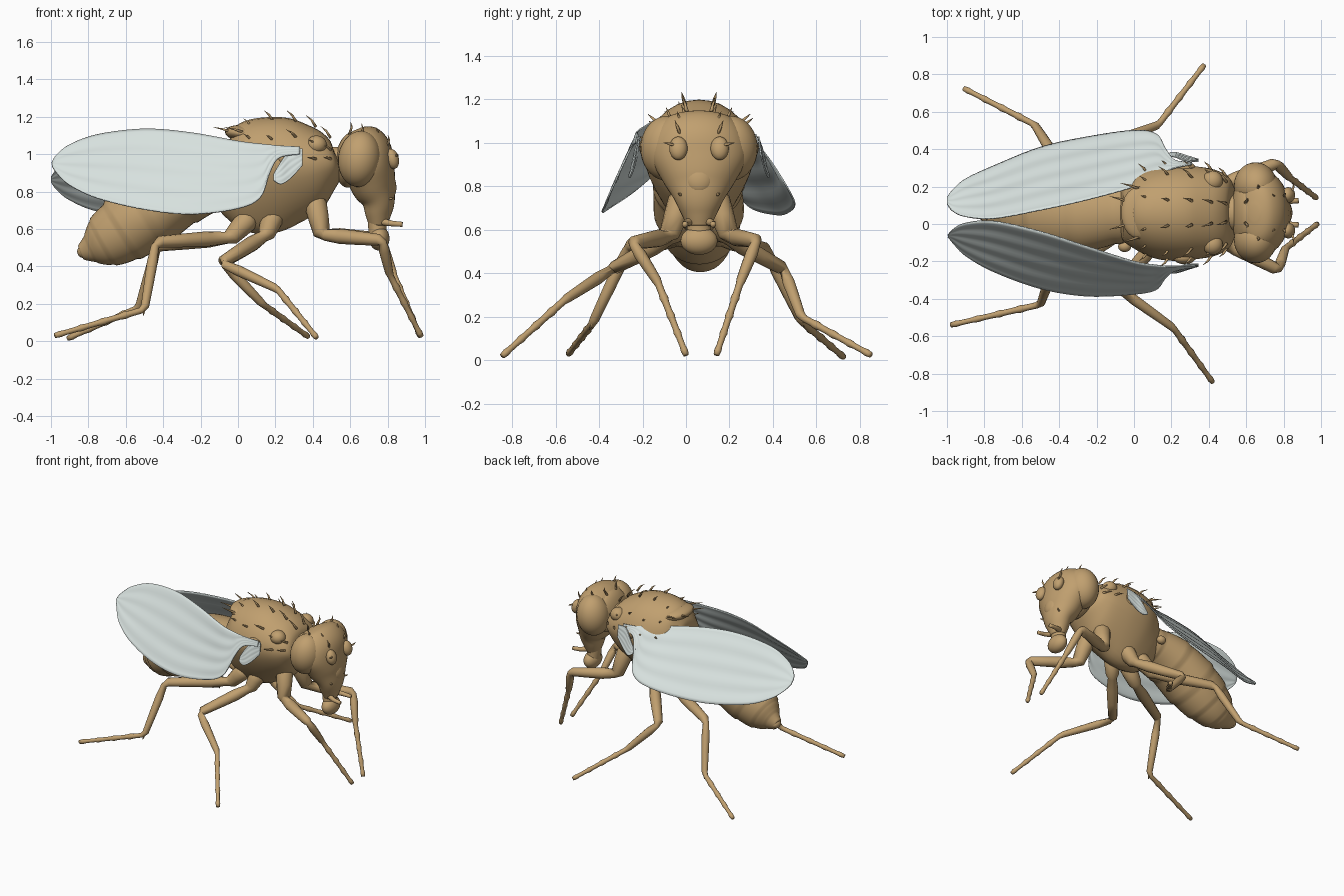
import bpy, bmesh, math, random
from mathutils import Vector

if "Cube" in bpy.data.objects:
    bpy.data.objects.remove(bpy.data.objects["Cube"])

random.seed(4)
MID = 0.06  # body midline in y


def material(name, color):
    m = bpy.data.materials.new(name)
    m.diffuse_color = (*color, 1)
    m.use_nodes = True
    m.node_tree.nodes["Principled BSDF"].inputs["Base Color"].default_value = m.diffuse_color
    return m


TAN = material("tan_body", (0.53, 0.35, 0.16))
CLEAR = material("pale_wing", (0.68, 0.75, 0.73))


def finish(name, bm, mat):
    bmesh.ops.recalc_face_normals(bm, faces=bm.faces)
    for f in bm.faces:
        f.smooth = True
    me = bpy.data.meshes.new(name)
    bm.to_mesh(me)
    bm.free()
    me.materials.append(mat)
    ob = bpy.data.objects.new(name, me)
    bpy.context.collection.objects.link(ob)
    return ob


def spline(rows, steps):
    """Catmull-Rom through rows of numbers."""
    out, n = [], len(rows)
    for i in range(n - 1):
        a, b, c, d = (rows[max(i - 1, 0)], rows[i], rows[i + 1], rows[min(i + 2, n - 1)])
        for s in range(steps):
            t = s / steps
            out.append([0.5 * (2 * q + (r - p) * t + (2 * p - 5 * q + 4 * r - w) * t * t
                               + (3 * q - p - 3 * r + w) * t ** 3) for p, q, r, w in zip(a, b, c, d)])
    return out + [list(rows[-1])]


def add_loft(bm, rows, sides):
    """Elliptic rings: x, y, z, half width, half height."""
    pts = [Vector(r[:3]) for r in rows]
    rings = []
    for i, r in enumerate(rows):
        t = (pts[min(i + 1, len(pts) - 1)] - pts[max(i - 1, 0)]).normalized()
        side = (Vector((0, 1, 0)) - t * t.y).normalized()
        nor = t.cross(side)
        rings.append([bm.verts.new(pts[i] + side * (r[3] * math.cos(a)) + nor * (r[4] * math.sin(a)))
                      for a in (2 * math.pi * k / sides for k in range(sides))])
    for A, B in zip(rings, rings[1:]):
        for k in range(sides):
            j = (k + 1) % sides
            bm.faces.new((A[k], A[j], B[j], B[k]))
    bm.faces.new(rings[0])
    bm.faces.new(rings[-1])


def loft(name, rows, steps=5, sides=32):
    bm = bmesh.new()
    add_loft(bm, spline(rows, steps), sides)
    return finish(name, bm, TAN)


def ball(name, loc, rad, tilt=0):
    bm = bmesh.new()
    bmesh.ops.create_uvsphere(bm, u_segments=28, v_segments=18, radius=1)
    ob = finish(name, bm, TAN)
    ob.location, ob.scale, ob.rotation_euler = loc, rad, (0, tilt, 0)
    return ob


# thorax, narrowing towards the leg joints
def thorax_row(x, lo, hi, w):
    return (x, MID, (lo + hi) / 2, w, (hi - lo) / 2)


THORAX = [thorax_row(*r) for r in (
    (.535, .9, 1.02, .1), (.515, .84, 1.07, .18), (.45, .75, 1.14, .225), (.36, .67, 1.185, .25),
    (.24, .61, 1.205, .262), (.12, .57, 1.19, .25), (.02, .58, 1.14, .21),
    (-.06, .66, 1.05, .16), (-.1, .76, .96, .08))]
thorax = loft("thorax", THORAX)
for v in thorax.data.vertices:
    v.co.y = MID + (v.co.y - MID) * (1 - .3 * min(max((.95 - v.co.z) / .3, 0), 1))
ball("scutellum", (.03, MID, 1.11), (.1, .14, .045), .12)
loft("neck", [(.48, MID, .95, .1, .09), (.6, MID, .95, .1, .09)], 2)

# abdomen with stepped segment rings
rows = spline([(.03, MID, .82, .13, .11), (-.1, MID, .84, .17, .135), (-.3, .055, .785, .205, .17),
               (-.5, .06, .67, .2, .19), (-.63, .065, .585, .165, .175), (-.73, .07, .525, .12, .135),
               (-.79, .075, .495, .07, .08), (-.84, .08, .475, .035, .04)], 8)
for i, r in enumerate(rows):
    k = 1 + .05 * ((i % 8) / 7 - .5)
    r[3] *= k
    r[4] *= k
bm = bmesh.new()
add_loft(bm, rows, 36)
finish("abdomen", bm, TAN)
ball("tail_tip", (-.825, .08, .48), (.035, .04, .035))

# head, mouth parts and paired features
loft("head", [(.64, MID, 1.135, .04, .03), (.65, MID, 1.11, .15, .09), (.68, MID, 1.03, .21, .135),
              (.7, MID, .93, .22, .135), (.725, MID, .83, .17, .12), (.75, MID, .75, .12, .09),
              (.75, MID, .68, .085, .07), (.75, MID, .62, .055, .05)])
ball("back_of_head", (.6, MID, .97), (.08, .19, .15), .12)
ball("face_ridge", (.8, MID, .84), (.045, .07, .08), -.2)
loft("proboscis", [(.75, MID, .7, .065, .06), (.745, MID, .62, .055, .05), (.75, MID, .54, .06, .045)])
ball("mouth_pad", (.755, MID, .55), (.055, .085, .065))
for s, side in ((-1, "right"), (1, "left")):
    ball(side + "_eye", (.65, MID + s * .145, .975), (.115, .125, .15), .12)
    ball(side + "_antenna", (.825, MID + s * .095, .975), (.035, .042, .055), -.25)
    loft(side + "_palp", [(.77, MID + s * .04, .64, .02, .02), (.82, MID + s * .06, .63, .016, .016),
                          (.88, MID + s * .065, .625, .014, .014)], 3, 10)
    ball(side + "_haltere", (-.05, MID + s * .18, .8), (.035, .03, .03))
    ball(side + "_shoulder", (.42, MID + s * .17, 1.05), (.055, .055, .05))
    ball(side + "_wing_base", (.27, MID + s * .24, .98), (.06, .035, .05), .3)

# bristles on the thorax, scutellum and head
bm = bmesh.new()


def bristle(p, d, length):
    p, d = Vector(p), Vector(d).normalized()
    bend = p + d * length * .5
    tip = p + d * length + Vector((-.25 * length, 0, 0))
    add_loft(bm, [(*(p - d * .015), .009, .009), (*bend, .006, .006), (*tip, .001, .001)], 6)


for r in spline(THORAX, 2)[3:13:2]:
    for a in (15, 38, 68):
        a = math.radians(a + random.uniform(-9, 9))
        for s in (-1, 1):
            c, h = s * math.cos(a), math.sin(a)
            bristle((r[0], r[1] + c * r[3], r[2] + h * r[4]), (-.6, c, h), random.uniform(.035, .065))
for s in (-1, 1):
    for x, y, z in ((-.04, .06, 1.12), (.02, .13, 1.12)):
        bristle((x, MID + s * y, z), (-1, s * .4, .35), .08)
    for x, y, z in ((.6, .06, 1.12), (.66, .13, 1.11), (.74, .08, 1.09), (.8, .09, 1.05)):
        bristle((x, MID + s * y, z), (.3, s * .4, 1), .06)
    bristle((.84, MID + s * .11, .99), (.5, s, .2), .06)
    bristle((.8, MID + s * .08, .76), (1, s * .4, .2), .05)
finish("bristles", bm, TAN)


# legs: body joint, hip, knee, ankle, foot
def leg(name, pts, radii=(.055, .037, .026, .017)):
    bm = bmesh.new()
    pts = [Vector(p) for p in pts]
    rows = []
    for a, b, r in zip(pts, pts[1:], radii):
        for t, k in ((.06, .85), (.3, 1.1), (.6, 1), (.95, .85)):
            rows.append((*a.lerp(b, t), r * k, r * k))
        if r < .02:  # foot with small joint bumps
            del rows[-4:]
            for j in range(17):
                k = (1.1 - .25 * j / 16) * (1.15 if j % 4 == 3 else .92)
                rows.append((*a.lerp(b, .04 + .06 * j), r * k, r * k))
    add_loft(bm, rows, 12)
    # spur at the ankle
    e, d = pts[3], (pts[3] - pts[2]).normalized()
    add_loft(bm, [(*(e - d * .03), .012, .012), (*(e + d * .035), .002, .002)], 6)
    finish(name, bm, TAN)


leg("front_right_leg", [(.4, 0, .8), (.45, -.08, .57), (.77, -.245, .54), (.81, -.13, .36), (.98, 0, .025)])
leg("front_left_leg", [(.4, .12, .8), (.45, .2, .57), (.76, .325, .55), (.83, .25, .36), (.975, .14, .025)])
leg("middle_right_leg", [(.2, .0, .7), (.15, -.06, .57), (-.09, -.34, .42), (.21, -.555, .28), (.42, -.845, .02)])
leg("middle_left_leg", [(.2, .12, .7), (.15, .18, .57), (-.08, .45, .42), (.13, .53, .2), (.375, .85, .025)])
leg("hind_right_leg", [(.08, .0, .68), (-.04, -.03, .555), (-.44, -.26, .53), (-.5, -.43, .17), (-.98, -.54, .03)])
leg("hind_left_leg", [(.08, .12, .68), (-.04, .16, .555), (-.43, .37, .51), (-.53, .53, .18), (-.91, .725, .015)])


# wings: x, inner edge y z, outer edge y z
def wing(name, stations, ripple=.003):
    bm = bmesh.new()
    n, grid = 24, []
    for x, y0, z0, y1, z1 in spline(stations, 6):
        a, b = Vector((x, y0, z0)), Vector((x, y1, z1))
        nor = (b - a).cross(Vector((1, 0, 0))).normalized()
        w = min((b - a).length / .4, 1)
        grid.append([bm.verts.new(a.lerp(b, j / n) + nor * ripple * w * math.sin(j / n * 8 * math.pi))
                     for j in range(n + 1)])
    for A, B in zip(grid, grid[1:]):
        for j in range(n):
            bm.faces.new((A[j], A[j + 1], B[j + 1], B[j]))
    ob = finish(name, bm, CLEAR)
    mod = ob.modifiers.new("thickness", "SOLIDIFY")
    mod.thickness, mod.offset = .007, 0


wing("right_wing", [(.33, -.22, 1.04, -.23, 1.0), (.22, -.225, 1.045, -.25, .98), (.17, -.225, 1.05, -.29, .9),
                    (.12, -.22, 1.055, -.35, .77), (0, -.2, 1.07, -.375, .71), (-.25, -.12, 1.115, -.385, .68),
                    (-.5, -.04, 1.135, -.345, .705), (-.75, .015, 1.105, -.255, .765),
                    (-.9, .005, 1.05, -.17, .835), (-.97, -.03, .995, -.1, .9), (-.995, -.06, .96, -.07, .94)])
wing("left_wing", [(.31, .32, 1.04, .33, 1.0), (.22, .3, 1.04, .34, .98), (.17, .28, 1.045, .4, .9),
                   (.12, .26, 1.05, .48, .77), (0, .2, 1.06, .5, .71), (-.25, .13, 1.09, .465, .675),
                   (-.5, .075, 1.09, .41, .67), (-.75, .03, 1.04, .31, .695),
                   (-.9, .04, .975, .24, .755), (-.97, .07, .92, .18, .81), (-1.0, .11, .88, .14, .85)])
# small lobes beside the wing roots
for s, side in ((-1, "right"), (1, "left")):
    y = MID + s * .285
    wing(side + "_wing_lobe", [(.345, y - s * .01, 1.03, y, .94), (.28, y - s * .01, 1.02, y + s * .02, .87),
                               (.23, y + s * .01, .96, y + s * .035, .84),
                               (.19, y + s * .02, .89, y + s * .035, .86)], .003)
